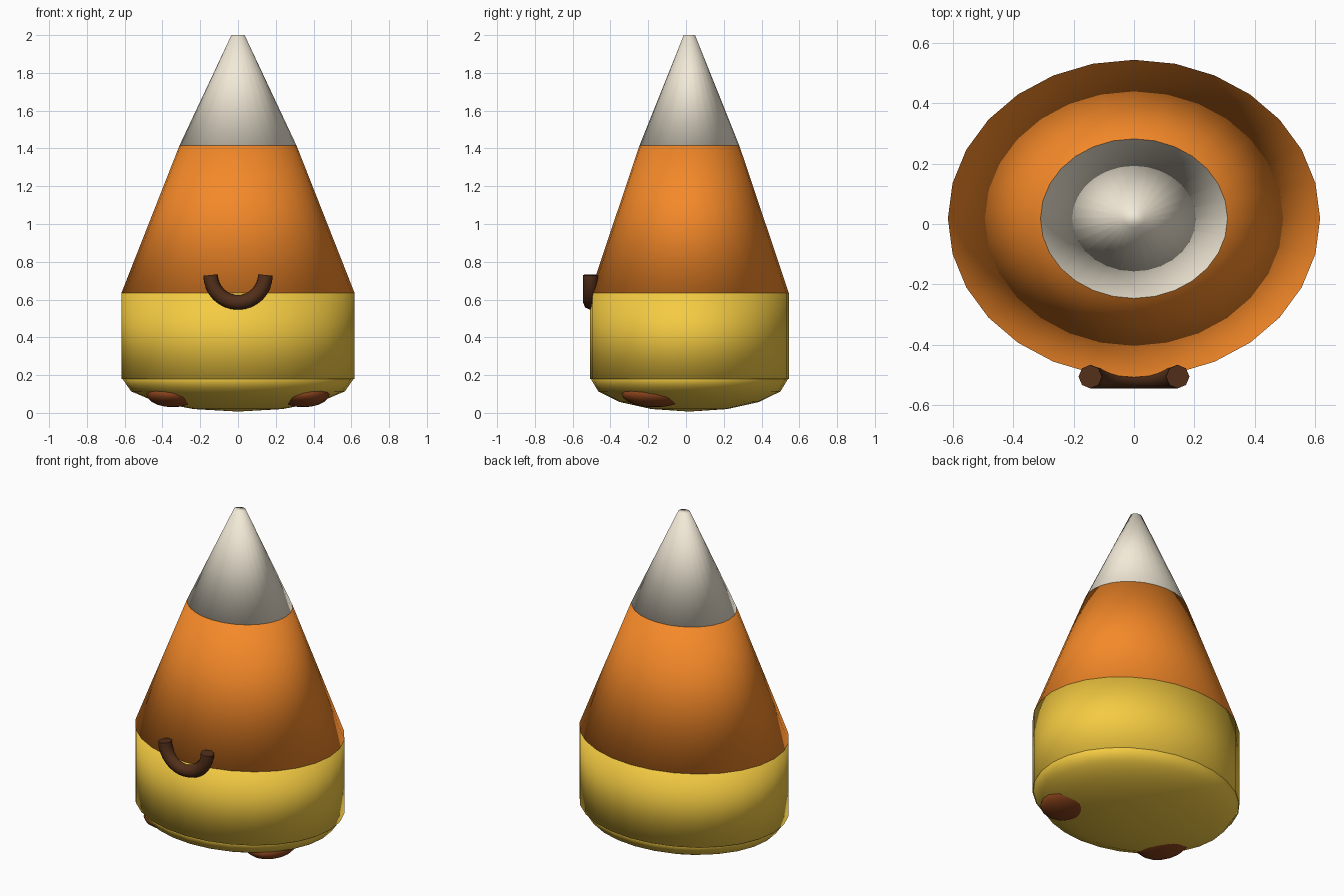
import bpy
from math import pi, cos, sin

if "Cube" in bpy.data.objects:
    bpy.data.objects.remove(bpy.data.objects["Cube"])

CY = 0.018     # body axis offset in y
FLAT = 0.853   # depth / width ratio
SIDES = 28


def finish(obj, name, mat):
    obj.name = name
    obj.data.materials.append(mat)
    if obj.type == 'MESH':
        for p in obj.data.polygons:
            p.use_smooth = True
    return obj


def material(name, rgb):
    m = bpy.data.materials.new(name)
    m.diffuse_color = (*rgb, 1)
    m.use_nodes = True
    m.node_tree.nodes["Principled BSDF"].inputs["Base Color"].default_value = m.diffuse_color
    return m


def band(name, r1, r2, z1, z2, mat):
    bpy.ops.mesh.primitive_cone_add(vertices=SIDES, radius1=r1, radius2=r2, depth=z2 - z1,
                                    location=(0, CY, (z1 + z2) / 2))
    o = bpy.context.object
    o.scale.y = FLAT
    return finish(o, name, mat)


def ball(name, loc, radii, seg, rings, mat):
    bpy.ops.mesh.primitive_uv_sphere_add(segments=seg, ring_count=rings, radius=1, location=loc)
    o = bpy.context.object
    o.scale = radii
    return finish(o, name, mat)


yellow = material("yellow", (0.91, 0.60, 0.055))
orange = material("orange", (0.91, 0.25, 0.022))
cream = material("cream", (0.89, 0.82, 0.68))
brown = material("dark_brown", (0.085, 0.028, 0.01))
rust = material("rust", (0.27, 0.06, 0.012))

# stacked tapering bands
band("lower_band", 0.617, 0.617, 0.18, 0.635, yellow)
band("middle_band", 0.617, 0.31, 0.635, 1.415, orange)
band("tip", 0.31, 0.035, 1.415, 2.0, cream)

# rounded underside
ball("rounded_base", (0, CY, 0.18), (0.612, 0.612 * FLAT, 0.173), SIDES, 8, yellow)

# feet poking through the underside
for side, label in ((-1, "left"), (1, "right")):
    ball(label + "_foot", (side * 0.345, -0.165, 0.10), (0.14, 0.175, 0.07), 16, 10, rust)

# smile: half ring tube
cu = bpy.data.curves.new("smile", 'CURVE')
cu.dimensions = '3D'
cu.bevel_depth = 0.039
cu.bevel_resolution = 2
cu.use_fill_caps = True
sp = cu.splines.new('POLY')
N = 16
sp.points.add(N)
for i, p in enumerate(sp.points):
    a = pi + pi * i / N
    p.co = (0.145 * cos(a), -0.506, 0.73 + 0.145 * sin(a), 1)
smile = bpy.data.objects.new("smile", cu)
bpy.context.collection.objects.link(smile)
finish(smile, "smile", brown)
